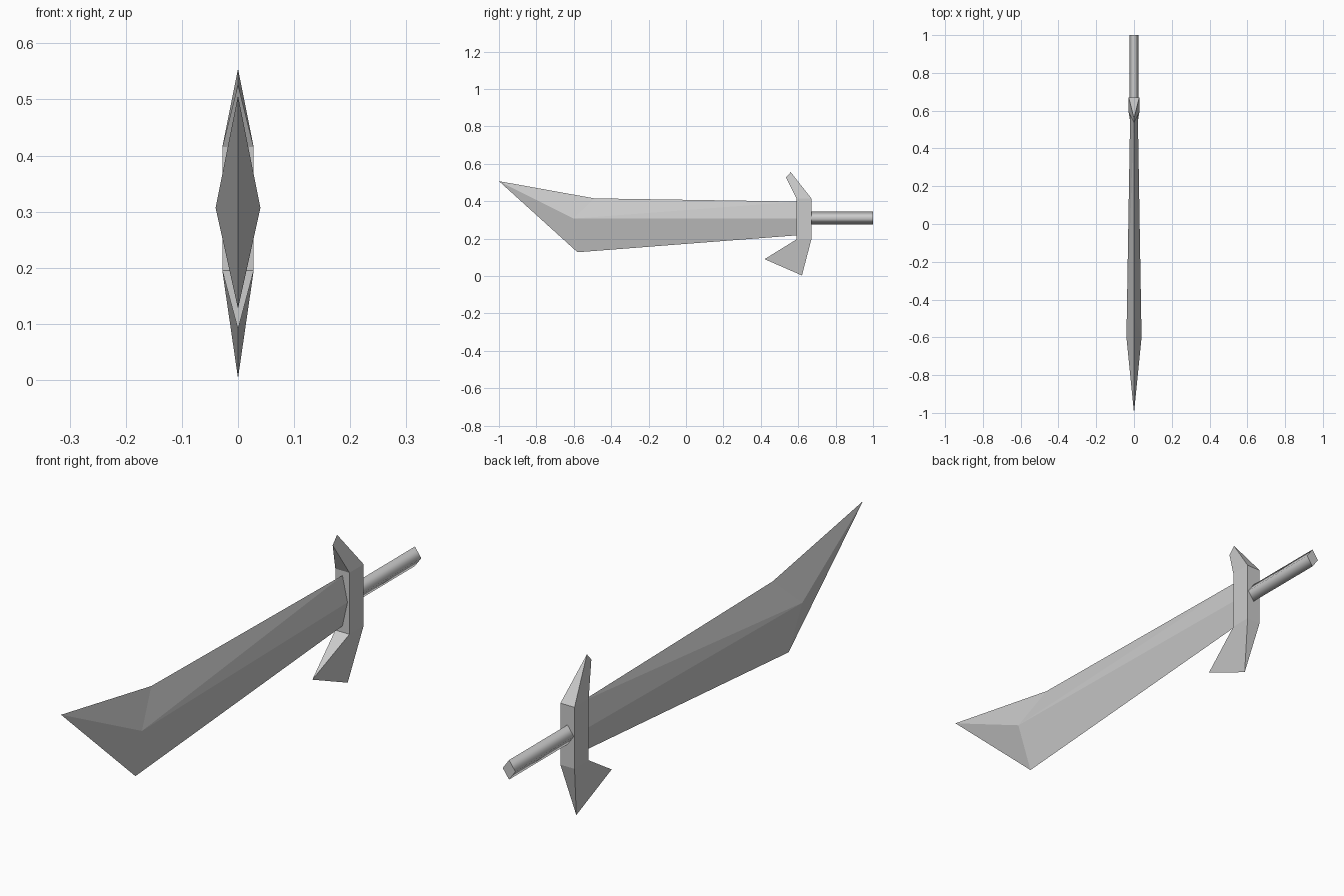
import bpy
import bmesh
import math

if "Cube" in bpy.data.objects:
    bpy.data.objects.remove(bpy.data.objects["Cube"])

steel = bpy.data.materials.new("grey steel")
steel.diffuse_color = (0.6, 0.6, 0.6, 1)
steel.use_nodes = True
steel.node_tree.nodes["Principled BSDF"].inputs["Base Color"].default_value = steel.diffuse_color


def build(name, points, faces):
    """Make an object from points; faces are mirrored by listing both x sides."""
    bm = bmesh.new()
    vs = [bm.verts.new(p) for p in points]
    for f in faces:
        bm.faces.new([vs[i] for i in f])
    bmesh.ops.recalc_face_normals(bm, faces=bm.faces)
    mesh = bpy.data.meshes.new(name)
    bm.to_mesh(mesh)
    bm.free()
    mesh.materials.append(steel)
    obj = bpy.data.objects.new(name, mesh)
    bpy.context.collection.objects.link(obj)
    return obj


# Blade: diamond section with a raised ridge, flaring to a swept tip
blade_pts = [(0, -1, 0.507), (0, -0.49, 0.415), (0, -0.58, 0.127),
             (0, 0.6, 0.398), (0, 0.6, 0.218)]
blade_faces = []
for side in (1, -1):
    r = len(blade_pts)
    blade_pts += [(side * 0.04, -0.6, 0.307), (side * 0.02, 0.6, 0.307)]
    blade_faces += [(0, 1, r), (0, r, 2), (1, 3, r), (3, r + 1, r),
                    (2, r, r + 1), (2, r + 1, 4), (3, 4, r + 1)]
build("blade", blade_pts, blade_faces)

# Guard: flat block whose ends taper to forward-swept edges
guard_pts = [(0, 0.535, 0.527), (0, 0.56, 0.555), (0, 0.42, 0.09), (0, 0.62, 0.003)]
for side in (1, -1):
    x = side * 0.028
    guard_pts += [(x, 0.59, 0.415), (x, 0.67, 0.415), (x, 0.67, 0.195), (x, 0.59, 0.195)]
guard_faces = [(4, 5, 6, 7), (8, 9, 10, 11), (4, 7, 11, 8), (5, 6, 10, 9),
               (0, 1, 5, 4), (0, 1, 9, 8), (2, 3, 6, 7), (2, 3, 10, 11),
               (0, 4, 8), (1, 5, 9), (2, 7, 11), (3, 6, 10)]
build("guard", guard_pts, guard_faces)

# Grip: four-sided smooth rod with a flat pommel end
ring = [(0.025 * math.cos(k * math.pi / 2), 0.31 + 0.035 * math.sin(k * math.pi / 2))
        for k in range(4)]
grip_pts = [(x, y, z) for y in (0.66, 1.0) for x, z in ring]
grip_faces = [(k, (k + 1) % 4, (k + 1) % 4 + 4, k + 4) for k in range(4)]
grip_faces += [(3, 2, 1, 0), (4, 5, 6, 7)]
grip = build("grip", grip_pts, grip_faces)
for p in grip.data.polygons:
    p.use_smooth = len(set(round(grip_pts[i][1], 2) for i in p.vertices)) > 1
for e in grip.data.edges:
    a, b = (grip_pts[i][1] for i in e.vertices)
    e.use_edge_sharp = a == b
